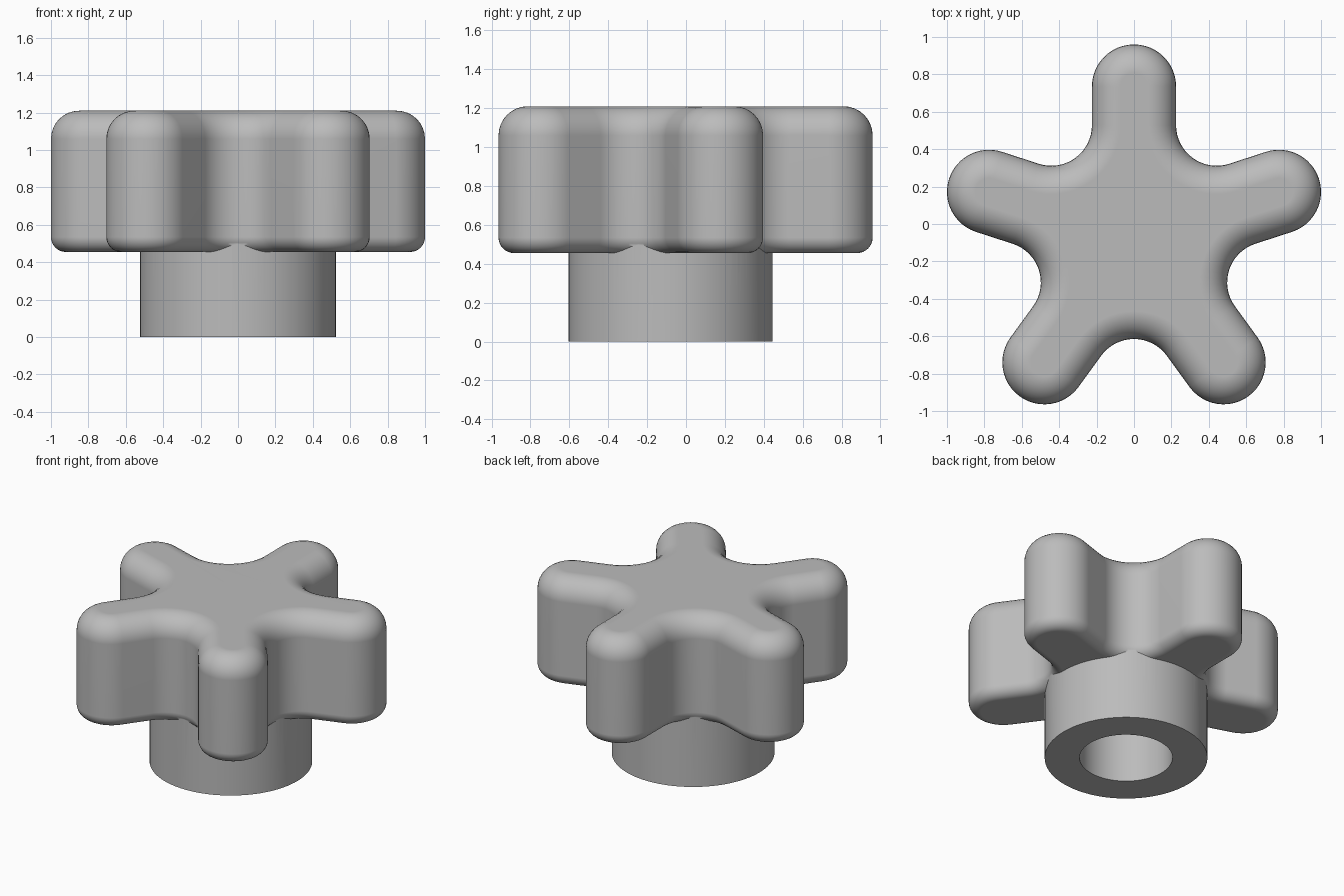
import bpy
import bmesh
from math import sin, cos, pi, radians

if "Cube" in bpy.data.objects:
    bpy.data.objects.remove(bpy.data.objects["Cube"])

CENTRE_Y = -0.08
LOBES = 5
HALF = pi / LOBES
LOBE_DIST, LOBE_R = 0.815, 0.225
VALLEY_DIST = 0.752
VALLEY_R = VALLEY_DIST * sin(HALF) - LOBE_R
BOTTOM, TOP = 0.455, 1.21
EDGE_LOW, EDGE_HIGH = 0.08, 0.15

grey = bpy.data.materials.new("plain grey")
grey.use_nodes = True
colour = (0.5, 0.5, 0.5, 1)
grey.diffuse_color = colour
grey.node_tree.nodes["Principled BSDF"].inputs["Base Color"].default_value = colour


def outline(inset):
    """Star outline of tangent arcs: rounded lobe tips and round valleys."""
    points = []

    def arc(direction, dist, radius, start, end, steps):
        for i in range(steps + 1):
            a = start + (end - start) * i / steps
            points.append((dist * cos(direction) + radius * cos(a),
                           CENTRE_Y + dist * sin(direction) + radius * sin(a)))

    for k in range(LOBES):
        lobe = pi / 2 + 2 * HALF * k
        valley = lobe + HALF
        arc(lobe, LOBE_DIST, LOBE_R - inset, lobe - pi / 2, lobe + pi / 2, 24)
        sweep = pi / 2 - HALF
        arc(valley, VALLEY_DIST, VALLEY_R + inset,
            valley + pi + sweep, valley + pi - sweep, 16)
    return points


def finish(name, bm):
    bmesh.ops.recalc_face_normals(bm, faces=bm.faces)
    mesh = bpy.data.meshes.new(name)
    bm.to_mesh(mesh)
    bm.free()
    mesh.materials.append(grey)
    obj = bpy.data.objects.new(name, mesh)
    bpy.context.collection.objects.link(obj)
    return obj


def cylinder(name, radius, low, high):
    bm = bmesh.new()
    bmesh.ops.create_cone(bm, cap_ends=True, segments=96, radius1=radius,
                          radius2=radius, depth=high - low)
    bmesh.ops.translate(bm, verts=bm.verts, vec=(0, CENTRE_Y, (low + high) / 2))
    return finish(name, bm)


# Star grip: inset outlines stacked through the two rounded edges
STEPS = 8
levels = []
for i in range(STEPS + 1):
    a = pi / 2 * i / STEPS
    levels.append((EDGE_LOW * (1 - sin(a)), BOTTOM + EDGE_LOW * (1 - cos(a))))
for i in range(STEPS + 1):
    a = pi / 2 * i / STEPS
    levels.append((EDGE_HIGH * (1 - cos(a)), TOP - EDGE_HIGH * (1 - sin(a))))

bm = bmesh.new()
rings = [[bm.verts.new((x, y, z)) for x, y in outline(inset)]
         for inset, z in levels]
count = len(rings[0])
for low, high in zip(rings, rings[1:]):
    for i in range(count):
        j = (i + 1) % count
        bm.faces.new((low[i], low[j], high[j], high[i]))
bm.faces.new(rings[0][::-1])
bm.faces.new(rings[-1])
knob = finish("star_knob", bm)

# Hub joined underneath, then a blind bore cut up into it
hub = cylinder("hub", 0.525, 0, 0.8)
bore = cylinder("bore_cutter", 0.3, -0.1, 0.75)
for tool, operation in ((hub, "UNION"), (bore, "DIFFERENCE")):
    mod = knob.modifiers.new(tool.name, "BOOLEAN")
    mod.operation = operation
    mod.solver = "EXACT"
    mod.object = tool
    bpy.ops.object.select_all(action="DESELECT")
    bpy.context.view_layer.objects.active = knob
    knob.select_set(True)
    bpy.ops.object.modifier_apply(modifier=mod.name)
    bpy.data.objects.remove(tool)

# Smooth shading, with the flat caps kept flat
bpy.ops.object.shade_smooth_by_angle(angle=radians(30))
flat = knob.modifiers.new("flat_caps", "WEIGHTED_NORMAL")
flat.keep_sharp = True
